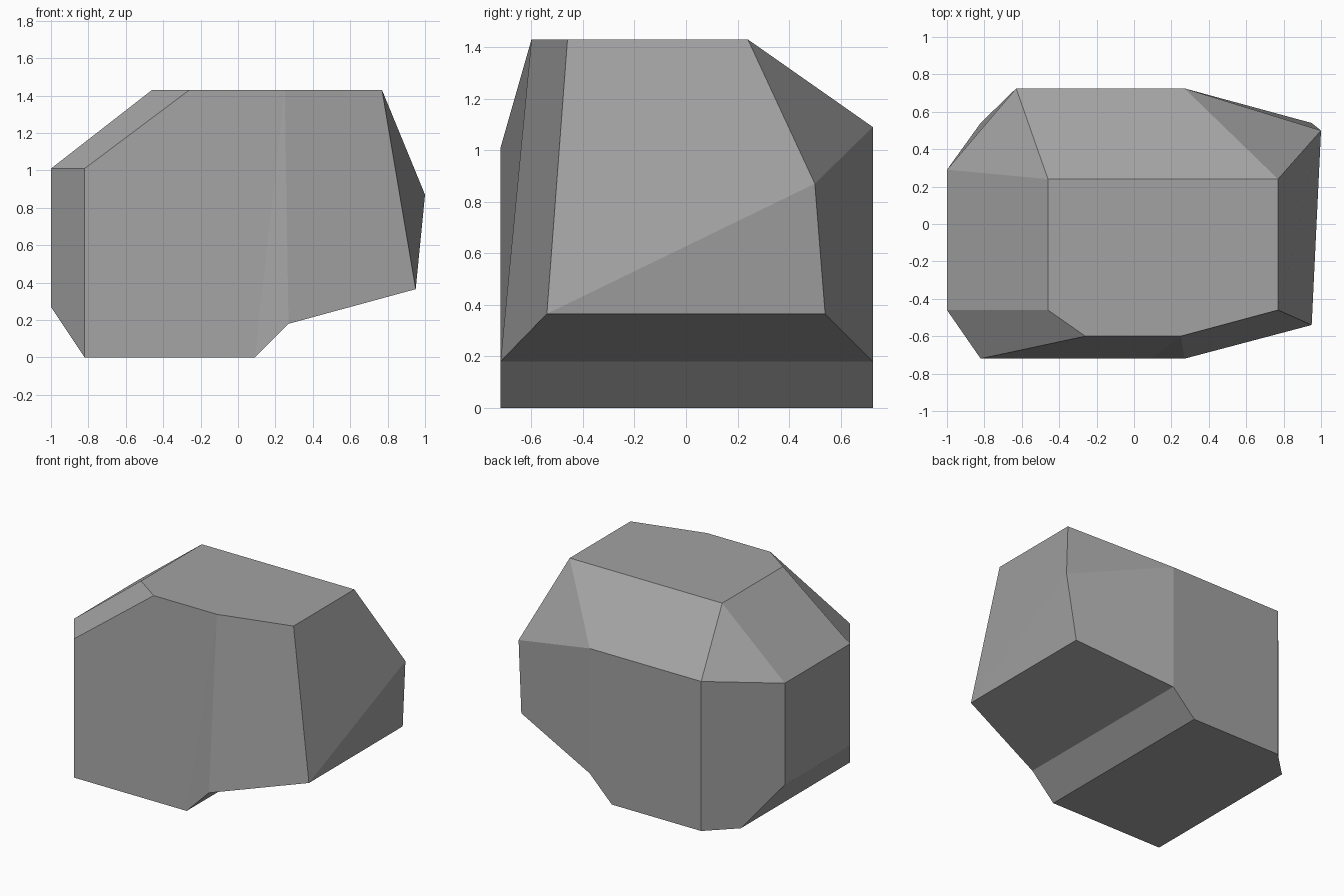
import bpy
import bmesh

cube = bpy.data.objects.get("Cube")
if cube:
    bpy.data.objects.remove(cube, do_unlink=True)

# Stone colour
stone = bpy.data.materials.new("stone_grey")
stone.use_nodes = True
grey = (0.36, 0.36, 0.36, 1)
stone.diffuse_color = grey
stone.node_tree.nodes["Principled BSDF"].inputs["Base Color"].default_value = grey

TOP, SHOULDER, BACK_RIM, NOTCH = 1.43, 1.01, 1.09, 0.18
FRONT, BACK, SIDE, WALL = -0.72, 0.725, -1.0, -0.82

# Named corners of the boulder
corners = {
    # flat crown
    "crown_left": (-0.46, -0.46, TOP),
    "crown_front": (-0.26, -0.6, TOP),
    "crown_mid": (0.25, -0.6, TOP),
    "crown_right": (0.77, -0.46, TOP),
    "crown_back": (0.77, 0.24, TOP),
    "crown_rear": (-0.46, 0.24, TOP),
    # shoulder ring
    "front_shoulder": (WALL, FRONT, SHOULDER),
    "side_shoulder": (SIDE, -0.46, SHOULDER),
    "rear_shoulder": (SIDE, 0.29, SHOULDER),
    "back_rim": (-0.63, BACK, BACK_RIM),
    "back_rim_end": (0.27, BACK, BACK_RIM),
    "peak": (1, 0.5, 0.87),
    # lower ring
    "side_low": (SIDE, -0.46, 0.27),
    "rear_low": (SIDE, 0.29, 0.27),
    "lip_front": (0.95, -0.54, 0.365),
    "lip_back": (0.95, 0.54, 0.365),
    "notch_front": (0.27, FRONT, NOTCH),
    "notch_back": (0.27, BACK, NOTCH),
    # footprint
    "foot_front": (WALL, FRONT, 0),
    "foot_notch": (0.09, FRONT, 0),
    "foot_notch_back": (0.09, BACK, 0),
    "foot_back": (-0.63, BACK, 0),
    "foot_rear": (WALL, 0.54, 0),
}

# Facets, each a loop of corners
facets = [
    "crown_left crown_front crown_mid crown_right crown_back crown_rear",
    # front
    "foot_front foot_notch crown_mid crown_front front_shoulder",
    "foot_notch notch_front crown_mid",
    "notch_front lip_front crown_right crown_mid",
    # right end
    "crown_right lip_front peak crown_back",
    "lip_front lip_back peak",
    # back
    "crown_back peak back_rim_end",
    "peak lip_back notch_back back_rim_end",
    "crown_rear crown_back back_rim_end back_rim",
    "back_rim back_rim_end notch_back foot_notch_back foot_back",
    # left end
    "back_rim foot_back foot_rear rear_low rear_shoulder",
    "crown_rear back_rim rear_shoulder",
    "crown_left crown_rear rear_shoulder side_shoulder",
    "crown_front crown_left side_shoulder front_shoulder",
    "side_shoulder rear_shoulder rear_low side_low",
    "front_shoulder side_shoulder side_low foot_front",
    "side_low rear_low foot_rear foot_front",
    # underside with its notch
    "foot_front foot_rear foot_back foot_notch_back foot_notch",
    "foot_notch foot_notch_back notch_back notch_front",
    "notch_front notch_back lip_back lip_front",
]

bm = bmesh.new()
verts = {name: bm.verts.new(co) for name, co in corners.items()}
for loop in facets:
    bm.faces.new([verts[name] for name in loop.split()])
bmesh.ops.recalc_face_normals(bm, faces=bm.faces[:])

mesh = bpy.data.meshes.new("boulder")
bm.to_mesh(mesh)
bm.free()
mesh.materials.append(stone)
boulder = bpy.data.objects.new("boulder", mesh)
bpy.context.collection.objects.link(boulder)
